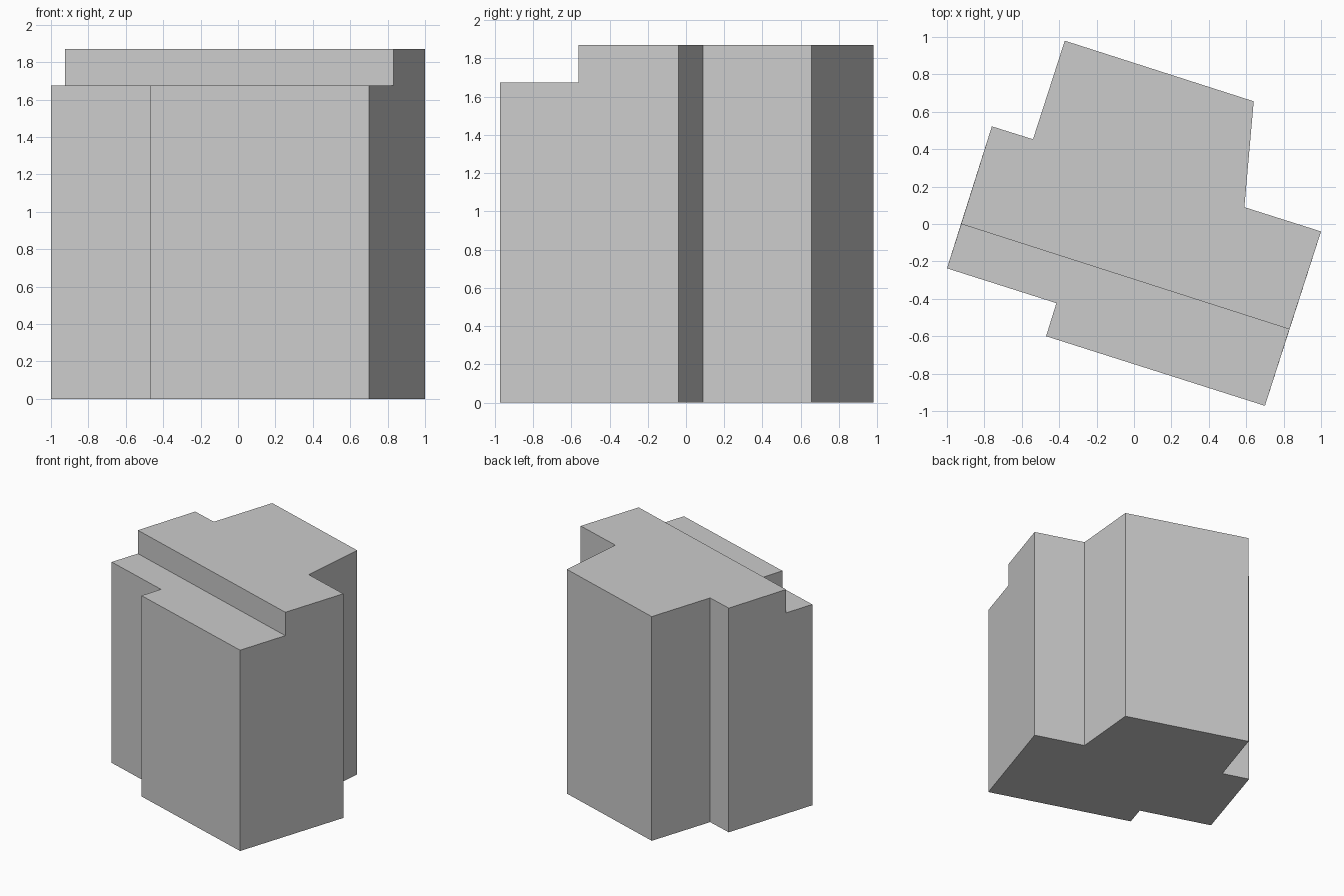
import bpy
import bmesh

if "Cube" in bpy.data.objects:
    bpy.data.objects.remove(bpy.data.objects["Cube"])

STEP_Z, TOP_Z = 1.675, 1.87

# Footprint outline, anticlockwise from the left end of the roof step
footprint = [
    (-0.924, 0.0), (-1.0, -0.237), (-0.415, -0.423), (-0.47, -0.60),
    (0.70, -0.972), (0.831, -0.563), (1.0, -0.04), (0.59, 0.09),
    (0.64, 0.656), (-0.37, 0.98), (-0.54, 0.453), (-0.76, 0.522),
]
STEP_LEFT, STEP_RIGHT = 0, 5

bm = bmesh.new()

# Closed block up to the lower roof level
base = [bm.verts.new((x, y, 0)) for x, y in footprint]
rim = [bm.verts.new((x, y, STEP_Z)) for x, y in footprint]
n = len(footprint)
for i in range(n):
    j = (i + 1) % n
    bm.faces.new((base[i], base[j], rim[j], rim[i]))
bm.faces.new(base[::-1])

# Low front roof, and rear roof raised to full height
bm.faces.new(rim[STEP_LEFT:STEP_RIGHT + 1])
rear_roof = bm.faces.new(rim[STEP_RIGHT:] + [rim[STEP_LEFT]])
raised = bmesh.ops.extrude_discrete_faces(bm, faces=[rear_roof])["faces"][0]
for v in raised.verts:
    v.co.z = TOP_Z

# Merge the seams in the flat walls
bmesh.ops.remove_doubles(bm, verts=bm.verts[:], dist=0.0001)
bmesh.ops.dissolve_limit(bm, angle_limit=0.02, verts=bm.verts[:], edges=bm.edges[:])
bmesh.ops.recalc_face_normals(bm, faces=bm.faces[:])

mesh = bpy.data.meshes.new("building_block")
bm.to_mesh(mesh)
bm.free()
building = bpy.data.objects.new("building_block", mesh)
bpy.context.collection.objects.link(building)
